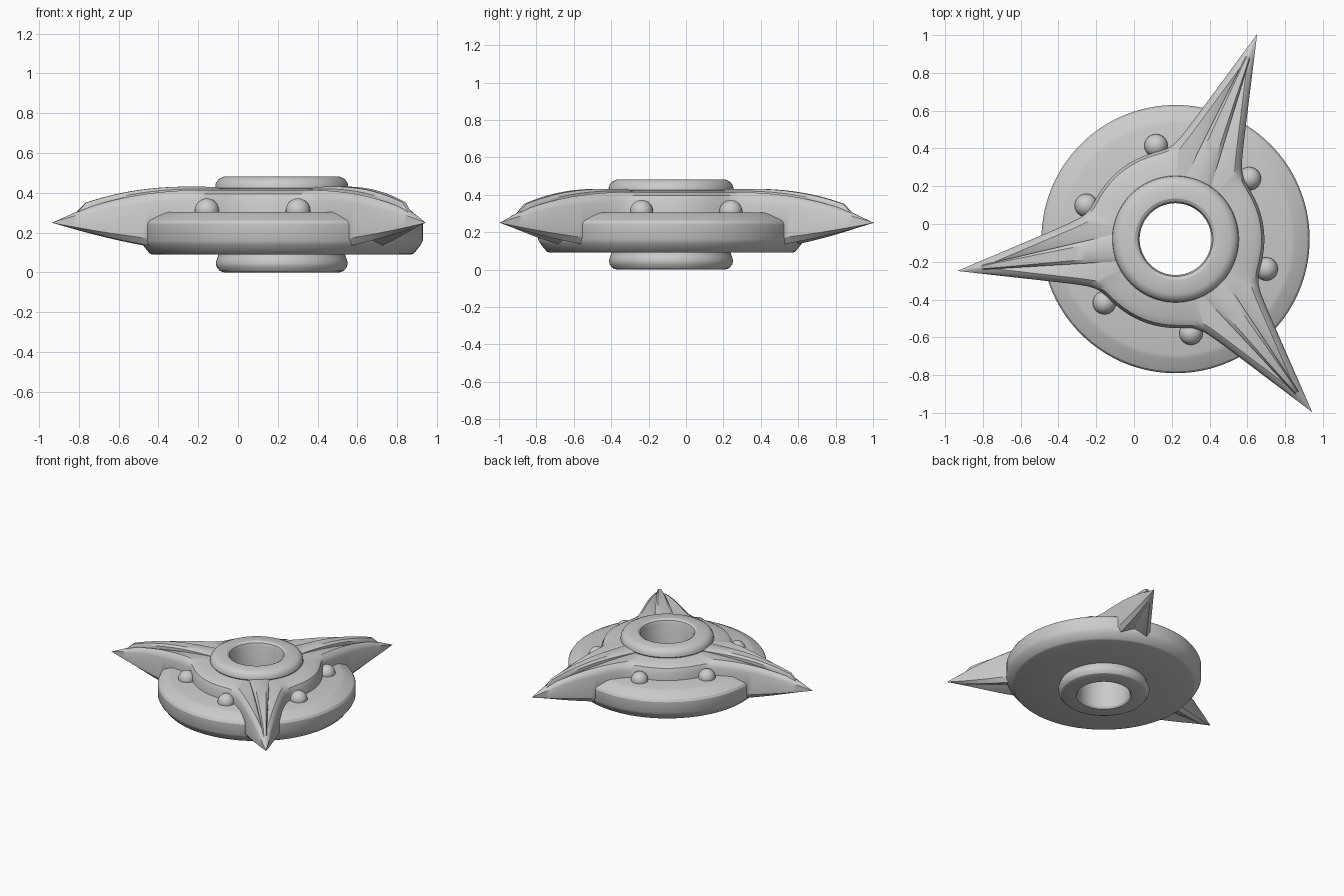
import bpy, bmesh, math
from mathutils import Matrix, Vector

if "Cube" in bpy.data.objects:
    bpy.data.objects.remove(bpy.data.objects["Cube"])

CX, CY = 0.22, -0.08          # centre of the wheel
BLADE0 = math.radians(68.3)   # direction of first blade
LENGTH, SLOPE, CORE = 1.168, 0.262, 0.47

grey = bpy.data.materials.new("plain grey")
grey.diffuse_color = (0.6, 0.6, 0.6, 1)
grey.use_nodes = True
grey.node_tree.nodes["Principled BSDF"].inputs["Base Color"].default_value = grey.diffuse_color


def finish(name, bm, angle=30, fix=True):
    if fix:
        bmesh.ops.remove_doubles(bm, verts=bm.verts, dist=0.0005)
        bmesh.ops.recalc_face_normals(bm, faces=bm.faces)
    me = bpy.data.meshes.new(name)
    bm.to_mesh(me)
    bm.free()
    ob = bpy.data.objects.new(name, me)
    bpy.context.collection.objects.link(ob)
    ob.location = (CX, CY, 0)
    me.materials.append(grey)
    bpy.ops.object.select_all(action='DESELECT')
    ob.select_set(True)
    bpy.context.view_layer.objects.active = ob
    bpy.ops.object.shade_smooth_by_angle(angle=math.radians(angle))
    return ob


def lathe(name, profile, start, sweep, steps, fix):
    """Turn a closed (r, z) profile, listed counter-clockwise, about z."""
    bm = bmesh.new()
    rings = []
    for i in range(steps + 1):
        a = start + sweep * i / steps
        rings.append([bm.verts.new((r * math.cos(a), r * math.sin(a), z)) for r, z in profile])
    n = len(profile)
    for a, b in zip(rings, rings[1:]):
        for j in range(n):
            k = (j + 1) % n
            bm.faces.new((a[j], b[j], b[k], a[k]))
    return finish(name, bm, fix=fix)


def top_z(r):
    u = max(0, (r - 0.4) / (LENGTH - 0.4))
    return 0.25 + 0.165 * (1 - u ** 2.3)


def low_z(r):
    u = max(0, (r - 0.4) / (LENGTH - 0.4))
    return 0.25 - 0.15 * (1 - u ** 1.5)


# disc made of three segments meeting at seams
disc = [(0.28, 0.09), (0.65, 0.09), (0.665, 0.096), (0.70, 0.14), (0.71, 0.16),
        (0.71, 0.245), (0.70, 0.262), (0.635, 0.297), (0.61, 0.305), (0.28, 0.305)]
for i in range(3):
    lathe(f"disc_segment_{i + 1}", disc, i * math.tau / 3, math.tau / 3, 40, False)

# hub tube with rounded rims
hub = [(0.20, 0.0), (0.29, 0.0), (0.312, 0.008), (0.328, 0.028), (0.332, 0.05), (0.325, 0.07),
       (0.315, 0.1), (0.315, 0.40), (0.335, 0.425), (0.332, 0.447), (0.318, 0.468), (0.29, 0.482),
       (0.215, 0.482), (0.198, 0.472), (0.19, 0.45), (0.19, 0.015)]
lathe("hub", hub, 0, math.tau, 96, True)


# three-bladed star
def outline(core, length):
    """Round core blended smoothly into three tapering blades."""
    pts, n = [], 44
    for b in range(3):
        for i in range(-n, n):
            phi = math.pi / 3 * (abs(i) / n) ** 2
            r = SLOPE * length / (math.sin(phi) + SLOPE * math.cos(phi))
            p = 14
            r = min(length, (core ** p + r ** p) ** (1 / p))
            a = BLADE0 + b * math.tau / 3 + math.copysign(phi, i)
            pts.append((r, a))
    return pts


def star_ring(bm, core, length, zfunc):
    return [bm.verts.new((r * math.cos(a), r * math.sin(a), zfunc(r))) for r, a in outline(core, length)]


bm = bmesh.new()
base = outline(CORE, LENGTH)


def circle(z, r=0.26):
    return [bm.verts.new((r * math.cos(a), r * math.sin(a), z)) for _, a in base]


rings = [
    circle(0.11),
    star_ring(bm, CORE - 0.03, LENGTH - 0.10, low_z),
    star_ring(bm, CORE, LENGTH, lambda r: 0.25 + (low_z(r) - 0.25) * 0.7),
    star_ring(bm, CORE, LENGTH, lambda r: 0.25 + (top_z(r) - 0.25) * 0.68),
    star_ring(bm, CORE - 0.015, LENGTH - 0.04, lambda r: 0.25 + (top_z(r) - 0.25) * 0.88),
    star_ring(bm, CORE - 0.05, LENGTH - 0.13, top_z),
    circle(0.418),
]
for a, b in zip(rings, rings[1:]):
    for j in range(len(a)):
        k = (j + 1) % len(a)
        bm.faces.new((a[j], a[k], b[k], b[j]))
finish("star_blades", bm, 35)

# raised rib along each blade
bm = bmesh.new()
for b in range(3):
    rot = Matrix.Rotation(BLADE0 + b * math.tau / 3, 3, 'Z')
    prev, steps = None, 16
    for i in range(steps + 1):
        t = i / steps
        r = 0.3 + 0.74 * t
        w = 0.062 * (1 - t) + 0.012
        h = 0.014 + 0.014 * t if i < steps else -0.005
        z = top_z(r)
        sec = [(-w, z - 0.03), (-w, z + h * 0.3), (-w * 0.65, z + h), (w * 0.65, z + h), (w, z + h * 0.3), (w, z - 0.03)]
        cur = [bm.verts.new(rot @ Vector((r, y, zz))) for y, zz in sec]
        if prev:
            for j in range(6):
                k = (j + 1) % 6
                bm.faces.new((prev[j], prev[k], cur[k], cur[j]))
        else:
            bm.faces.new(cur)
        prev = cur
    bm.faces.new(prev)
finish("blade_ribs", bm)

# round studs either side of each blade
bm = bmesh.new()
for b in range(3):
    for off in (-29, 33.5):
        a = BLADE0 + b * math.tau / 3 + math.radians(off)
        m = Matrix.Translation((0.505 * math.cos(a), 0.505 * math.sin(a), 0.31))
        bmesh.ops.create_uvsphere(bm, u_segments=24, v_segments=14, radius=0.062, matrix=m)
finish("studs", bm, 60)
